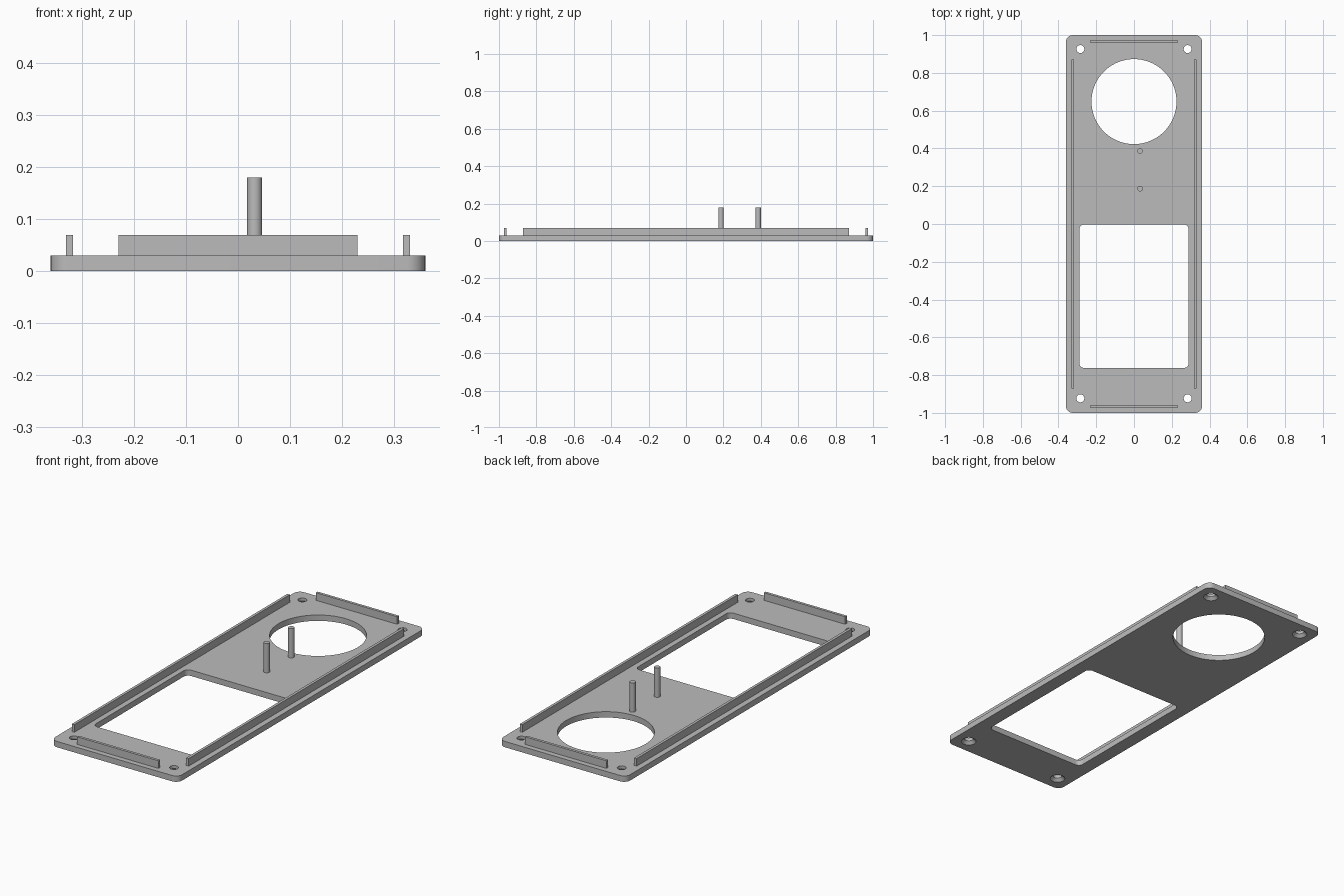
import bpy, bmesh, math

if "Cube" in bpy.data.objects:
    bpy.data.objects.remove(bpy.data.objects["Cube"], do_unlink=True)

grey = bpy.data.materials.new("plain grey")
grey.use_nodes = True
grey.diffuse_color = (0.5, 0.5, 0.5, 1)
grey.node_tree.nodes["Principled BSDF"].inputs["Base Color"].default_value = (0.5, 0.5, 0.5, 1)

PLATE_TOP, RAIL_TOP, PIN_TOP = 0.03, 0.069, 0.18


def loft(name, rings):
    """Closed solid through a stack of matching rings, capped at both ends."""
    bm = bmesh.new()
    loops = [[bm.verts.new(p) for p in ring] for ring in rings]
    n = len(loops[0])
    for low, high in zip(loops, loops[1:]):
        for i in range(n):
            j = (i + 1) % n
            bm.faces.new((low[i], low[j], high[j], high[i]))
    bm.faces.new(loops[0][::-1])
    bm.faces.new(loops[-1])
    mesh = bpy.data.meshes.new(name)
    bm.to_mesh(mesh)
    bm.free()
    mesh.materials.append(grey)
    obj = bpy.data.objects.new(name, mesh)
    bpy.context.collection.objects.link(obj)
    return obj


def circle(x, y, z, r, n=32):
    return [(x + r * math.cos(i * math.tau / n), y + r * math.sin(i * math.tau / n), z)
            for i in range(n)]


def rounded_rect(x0, x1, y0, y1, z, r, steps=8):
    points = []
    corners = [(x1 - r, y1 - r), (x0 + r, y1 - r), (x0 + r, y0 + r), (x1 - r, y0 + r)]
    for quarter, (cx, cy) in enumerate(corners):
        for k in range(steps + 1):
            a = (quarter + k / steps) * math.pi / 2
            points.append((cx + r * math.cos(a), cy + r * math.sin(a), z))
    return points


def box(name, x, y, width, length, z0, z1):
    bpy.ops.mesh.primitive_cube_add(size=1, location=(x, y, (z0 + z1) / 2))
    obj = bpy.context.object
    obj.name = name
    obj.scale = (width, length, z1 - z0)
    obj.data.materials.append(grey)


def smooth(obj):
    bpy.ops.object.select_all(action="DESELECT")
    obj.select_set(True)
    bpy.context.view_layer.objects.active = obj
    bpy.ops.object.shade_smooth_by_angle(angle=math.radians(30))


# Base plate with rounded corners
plate = loft("base_plate", [rounded_rect(-0.36, 0.36, -1, 1, z, 0.035) for z in (0, PLATE_TOP)])

# Openings: round hole, rectangular window, countersunk screw holes
cutters = [
    loft("round_cutter", [circle(0, 0.648, z, 0.225, 96) for z in (-0.1, 0.1)]),
    loft("window_cutter", [rounded_rect(-0.289, 0.289, -0.762, -0.002, z, 0.025)
                           for z in (-0.1, 0.1)]),
]
for x in (-0.284, 0.284):
    for y in (-0.923, 0.926):
        profile = [(-0.1, 0.036), (0, 0.036), (0.015, 0.021), (0.1, 0.021)]
        cutters.append(loft("screw_cutter", [circle(x, y, z, r) for z, r in profile]))

bpy.context.view_layer.objects.active = plate
for cutter in cutters:
    cutter.hide_render = True
    cut = plate.modifiers.new("opening", "BOOLEAN")
    cut.operation = "DIFFERENCE"
    cut.solver = "EXACT"
    cut.object = cutter
    bpy.ops.object.modifier_apply(modifier=cut.name)
    bpy.data.objects.remove(cutter, do_unlink=True)
smooth(plate)

# Raised locating rails along all four edges
for side, label in ((1, "left"), (-1, "right")):
    box(label + "_rail", side * 0.324, 0, 0.014, 1.744, PLATE_TOP, RAIL_TOP)
for side, label in ((1, "back"), (-1, "front")):
    box(label + "_rail", 0, side * 0.966, 0.46, 0.014, PLATE_TOP, RAIL_TOP)

# Two upright pins
for label, y in (("front", 0.187), ("back", 0.386)):
    smooth(loft(label + "_pin", [circle(0.032, y, z, 0.0145) for z in (PLATE_TOP, PIN_TOP)]))
